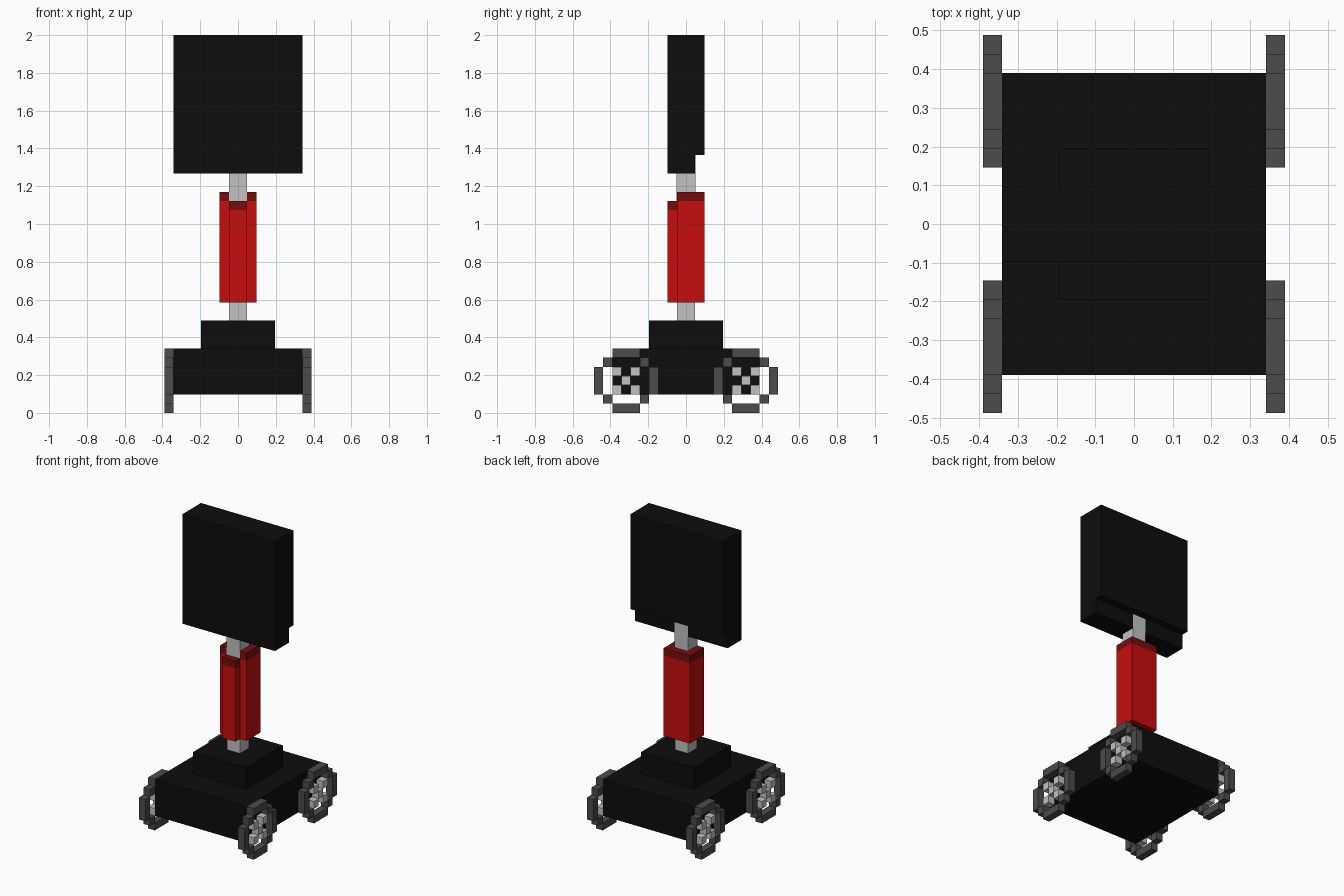
import bpy
import bmesh
from mathutils import Matrix, Vector

if "Cube" in bpy.data.objects:
    bpy.data.objects.remove(bpy.data.objects["Cube"], do_unlink=True)

U = 2 / 41      # one block
E = 0.04        # small overlap that keeps flush faces apart, in blocks


def material(name, rgb):
    m = bpy.data.materials.new(name)
    m.use_nodes = True
    m.diffuse_color = (*rgb, 1)
    m.node_tree.nodes["Principled BSDF"].inputs["Base Color"].default_value = (*rgb, 1)
    return m


BLACK = material("black", (0.004, 0.004, 0.004))
RED = material("red", (0.58, 0.004, 0.004))
DARK_RED = material("dark red", (0.18, 0.004, 0.004))
RUBBER = material("dark grey", (0.072, 0.072, 0.072))
METAL = material("light grey", (0.54, 0.54, 0.54))


def blocks(name, mat, boxes):
    """One object from boxes given as (x0, x1, y0, y1, z0, z1) in blocks."""
    bm = bmesh.new()
    for x0, x1, y0, y1, z0, z1 in boxes:
        centre = Vector((x0 + x1, y0 + y1, z0 + z1)) * U / 2
        size = Vector((x1 - x0, y1 - y0, z1 - z0)) * U
        bmesh.ops.create_cube(bm, size=1,
                              matrix=Matrix.Translation(centre) @ Matrix.Diagonal((*size, 1)))
    mesh = bpy.data.meshes.new(name)
    bm.to_mesh(mesh)
    bm.free()
    mesh.materials.append(mat)
    ob = bpy.data.objects.new(name, mesh)
    bpy.context.collection.objects.link(ob)
    return ob


# Base with a raised pedestal
blocks("chassis", BLACK, [(-7, 7, -8, 8, 2, 7)])
blocks("pedestal", BLACK, [(-4, 4, -4, 4, 7, 10)])

# Metal post, showing below the sleeve, above it and behind the panel
blocks("lower_post", METAL, [(-1, 1, -1, 1, 10, 12)])
blocks("upper_post", METAL, [(-1, 1, -1 - E, 1 + E, 23, 28)])

# Red sleeve with a narrower, lower rib in front, each with a dark cap
blocks("sleeve", RED, [(-2, 2, -1, 2, 12, 23)])
blocks("sleeve_cap", DARK_RED, [(-2, 2, -1, 2, 23, 24)])
blocks("front_rib", RED, [(-1, 1, -2, -1, 12, 22)])
blocks("front_rib_cap", DARK_RED, [(-1, 1, -2, -1, 22, 23)])

# Upright panel, thinner along its lower edge
blocks("panel", BLACK, [(-7, 7, -2, 2, 28, 41)])
blocks("panel_lower_edge", BLACK, [(-7, 7, -2, 1, 26, 28)])

# Wheels on a seven by seven block grid: stepped tyre and checkered hub
TYRE = [(2, 5, 0, 1), (2, 5, 6, 7), (0, 1, 2, 5), (6, 7, 2, 5),
        (1, 2, 1, 2), (5, 6, 1, 2), (1, 2, 5, 6), (5, 6, 5, 6)]
HUB = [(c, c + 1, r, r + 1) for c in range(2, 5) for r in range(2, 5) if (c + r) % 2 == 0]
for side, x in (("left", 7), ("right", -8)):
    for end, y in (("front", -10), ("back", 3)):
        for part, mat, cells in (("tyre", RUBBER, TYRE), ("hub", METAL, HUB)):
            blocks(f"{end}_{side}_{part}", mat,
                   [(x, x + 1, y + a, y + b, c, d) for a, b, c, d in cells])
